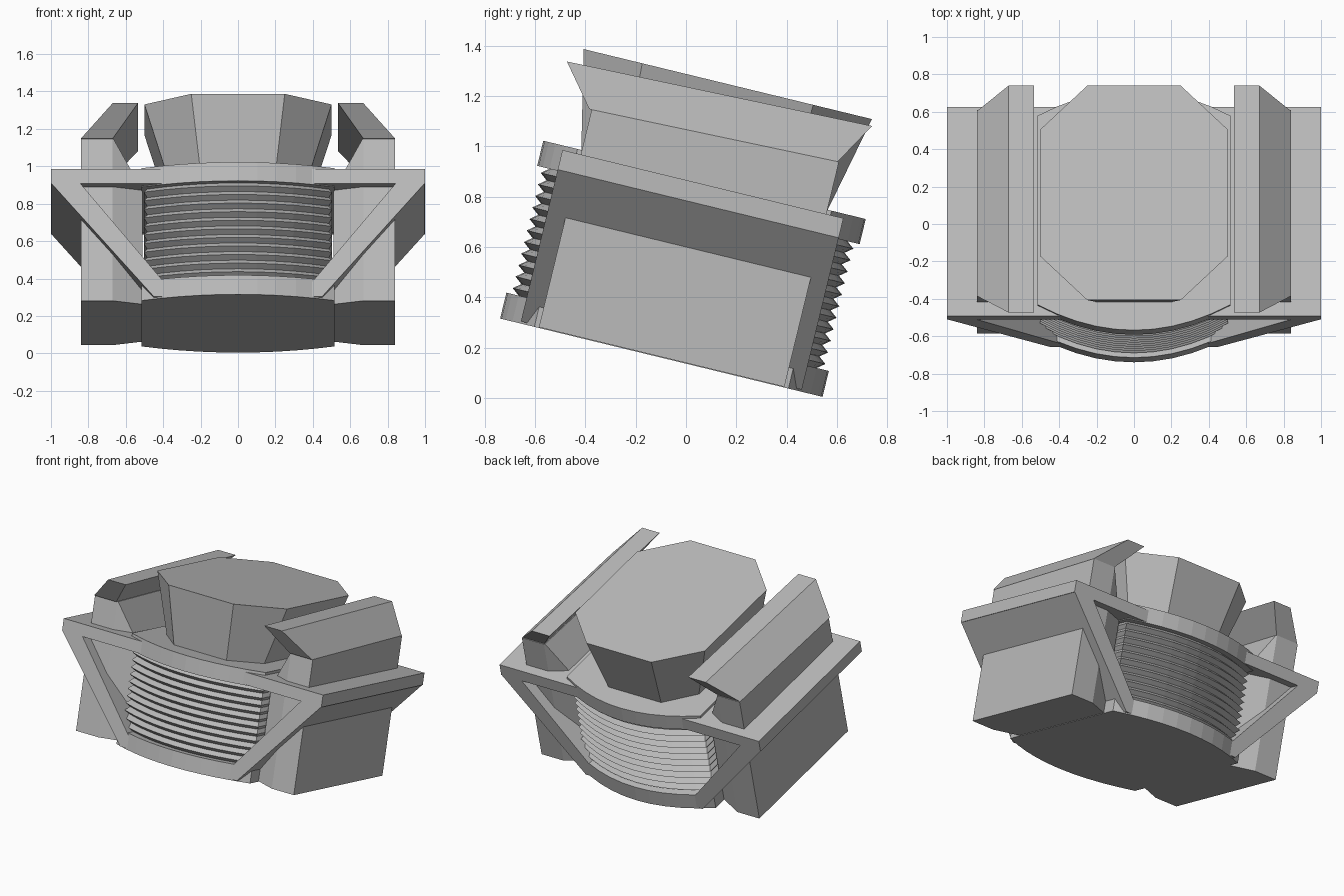
import bpy, bmesh, math
from mathutils import Matrix

cube = bpy.data.objects.get("Cube")
if cube:
    bpy.data.objects.remove(cube, do_unlink=True)

grey = bpy.data.materials.new("plain grey")
grey.use_nodes = True
tone = (0.5, 0.5, 0.5, 1)
grey.diffuse_color = tone
grey.node_tree.nodes["Principled BSDF"].inputs["Base Color"].default_value = tone

TILT = Matrix.Rotation(math.radians(-13.65), 4, 'X')   # whole model leans back
MID = -0.133                                           # centre along the length


def loft(name, rings):
    """Skin a list of equal-length point rings, cap the ends and tilt."""
    bm = bmesh.new()
    loops = [[bm.verts.new(p) for p in ring] for ring in rings]
    n = len(loops[0])
    for a, b in zip(loops, loops[1:]):
        for i in range(n):
            j = (i + 1) % n
            bm.faces.new((a[i], a[j], b[j], b[i]))
    bm.faces.new(loops[0])
    bm.faces.new(loops[-1])
    bmesh.ops.recalc_face_normals(bm, faces=bm.faces)
    bm.transform(TILT)
    mesh = bpy.data.meshes.new(name)
    bm.to_mesh(mesh)
    bm.free()
    mesh.materials.append(grey)
    obj = bpy.data.objects.new(name, mesh)
    bpy.context.collection.objects.link(obj)
    return obj


def along(section, front, back):
    """Rings for an (x, z) section swept along y."""
    return [[(x, y, z) for x, z in section] for y in (front, back)]


def barrel(inset, z, steps=10):
    """Plan outline with bowed front and back ends."""
    half, corner, bow = 0.515 - inset * 0.6, 0.52 - inset, 0.14
    pts = []
    for end in (-1, 1):
        for i in range(steps + 1):
            t = 2 * i / steps - 1
            y = corner + bow * (1 - t * t)
            pts.append((-end * t * half, MID + end * y, z))
    return pts


# Core: lower band, pleated middle, upper band
loft("lower_band", [barrel(0, 0.132), barrel(0, 0.238)])
loft("upper_band", [barrel(0, 0.757), barrel(0, 0.86)])
pleats = 11
step = (0.757 - 0.238) / pleats
rings = []
for i in range(pleats):
    z = 0.238 + i * step
    rings += [barrel(0.05, z), barrel(0.02, z + step * 0.5)]
rings.append(barrel(0.05, 0.757))
loft("pleated_core", rings)


# Flared eight-sided head
def octagon(wide, narrow, long, short, z):
    quarter = [(narrow, long), (wide, short)]
    pts = quarter + [(x, -y) for x, y in reversed(quarter)]
    pts += [(-x, -y) for x, y in pts]
    return [(x, MID + y, z) for x, y in pts]


loft("flared_head", [octagon(0.37, 0.2, 0.5, 0.33, 0.84),
                     octagon(0.5, 0.25, 0.59, 0.35, 1.252)])

# Deck plate across the full width
loft("deck_plate", along([(-1, 0.762), (1, 0.762), (1, 0.842), (-1, 0.842)], -0.71, 0.44))


def rise(y, z):
    """Side rails climb a little towards the back."""
    return z + 0.03 * (y + 0.15)


for side, label in ((1, "left"), (-1, "right")):
    # Slanted brace panel under the deck
    brace = [(1, 0.765), (0.845, 0.765), (0.33, 0.14), (0.45, 0.14)]
    loft(label + "_brace", along([(side * x, z) for x, z in brace], -0.71, 0.44))

    # Side box, drawn in towards the rail at the top
    f, b = -0.635, 0.37
    rings = []
    for z, inner, cut in ((0.135, 0.51, 0.08), (0.76, 0.51, 0.08), (1.04, 0.665, 0.005)):
        plan = [(0.84, f), (0.67, f), (inner, f + cut),
                (inner, b - cut), (0.67, b), (0.84, b)]
        rings.append([(side * x, y, rise(y, z) if z > 1 else z) for x, y in plan])
    loft(label + "_side_box", rings)

    # Rail with flared ends and an inward overhang
    section = [(0.84, 1.04), (0.67, 1.207), (0.535, 1.207), (0.67, 1.04)]
    rings = []
    for low, high in ((-0.645, -0.776), (0.365, 0.464)):
        ring = []
        for x, z in section:
            y = high if z > 1.1 else low
            ring.append((side * x, y, rise(y, z)))
        rings.append(ring)
    loft(label + "_rail", rings)
